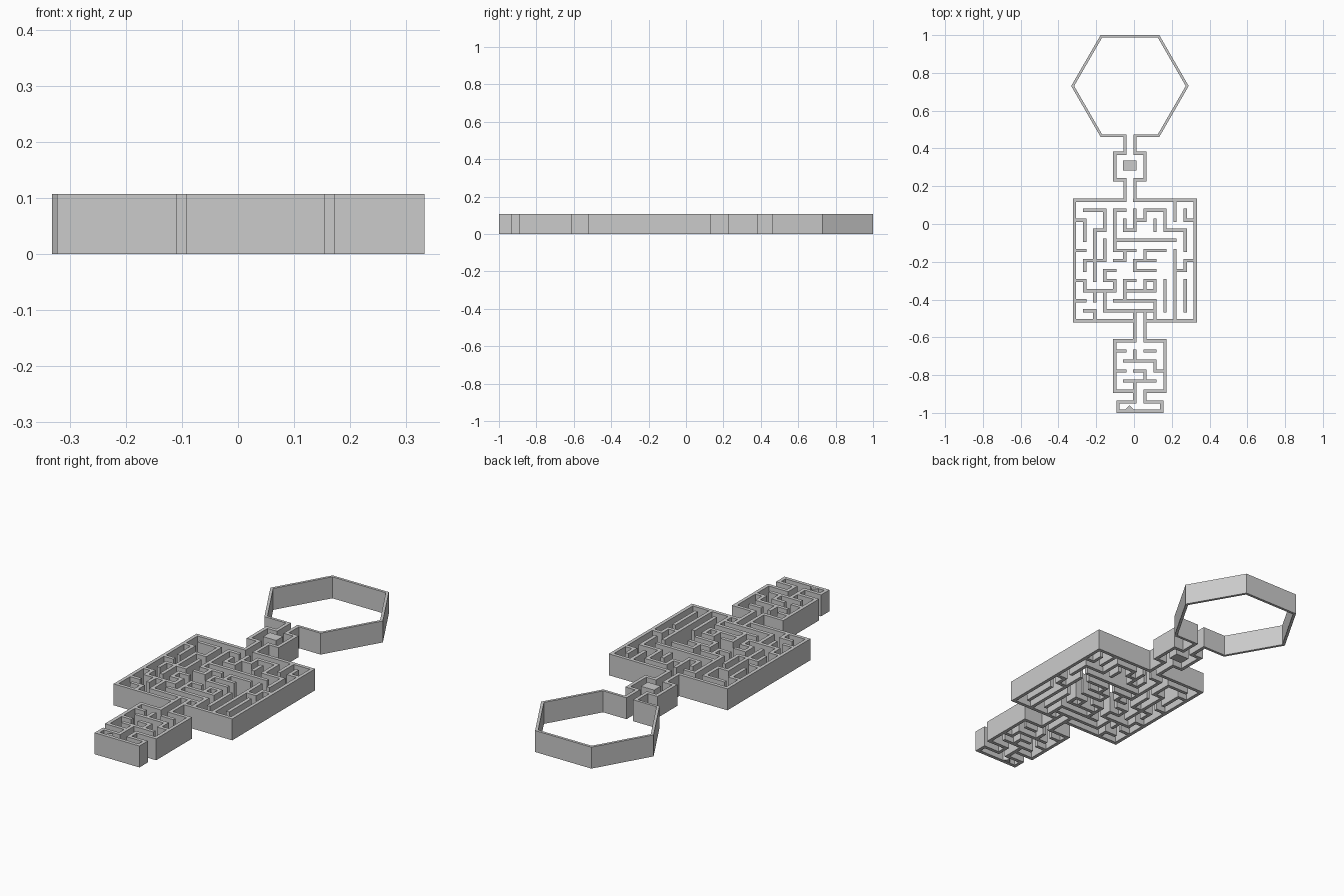
import bpy, bmesh, math
from mathutils import Vector

if "Cube" in bpy.data.objects:
    bpy.data.objects.remove(bpy.data.objects["Cube"])

H = 0.107            # wall height
T = 0.0175           # wall thickness
C = 0.0532           # maze cell pitch
X0, Y0 = -0.3145, 0.126   # centre of the large maze's top-left post
CX = -0.0215         # axis of the chamber and hexagon


def gx(i): return X0 + i * C
def gy(j): return Y0 - j * C


def raise_sheet(name, bm):
    """Turn a flat floor plan into a solid wall of height H."""
    bmesh.ops.remove_doubles(bm, verts=bm.verts, dist=1e-5)
    bm.normal_update()
    for f in bm.faces:
        if f.normal.z < 0:
            f.normal_flip()
    me = bpy.data.meshes.new(name)
    bm.to_mesh(me)
    bm.free()
    ob = bpy.data.objects.new(name, me)
    bpy.context.collection.objects.link(ob)
    mod = ob.modifiers.new("height", 'SOLIDIFY')
    mod.thickness, mod.offset = H, 1
    return ob


def polygon(name, pts):
    bm = bmesh.new()
    bm.faces.new([bm.verts.new((x, y, 0)) for x, y in pts])
    return raise_sheet(name, bm)


def wall(name, pts, t=T):
    """Mitred wall following an open path."""
    p = [Vector(q) for q in pts]
    bm = bmesh.new()
    pairs = []
    for k, q in enumerate(p):
        dirs = [(b - a).normalized() for a, b in zip(p[max(k - 1, 0):k + 2], p[max(k - 1, 0) + 1:k + 2])]
        ns = [Vector((-d.y, d.x)) for d in dirs]
        m = (ns[0] + ns[-1]).normalized()
        off = m * (t / 2 / m.dot(ns[0]))
        pairs.append([bm.verts.new((*(q + s * off), 0)) for s in (1, -1)])
    for a, b in zip(pairs, pairs[1:]):
        bm.faces.new((a[0], a[1], b[1], b[0]))
    return raise_sheet(name, bm)


def maze(name, i0, j0, rows, cols):
    """rows: wall runs along x on each grid line; cols: runs along y."""
    tiles = set()
    for j, row in enumerate(rows):
        for i, c in enumerate(row):
            if c == '#':
                tiles |= {(2 * i + k, 2 * j) for k in range(3)}
    for i, col in enumerate(cols):
        for j, c in enumerate(col):
            if c == '#':
                tiles |= {(2 * i, 2 * j + k) for k in range(3)}

    def edge(n):     # boundaries alternate between wall and corridor
        return (n // 2) * C + (T / 2 if n % 2 else -T / 2)
    bm = bmesh.new()
    for a, b in tiles:
        xs = [gx(i0) + edge(n) for n in (a, a + 1)]
        ys = [gy(j0) - edge(n) for n in (b, b + 1)]
        bm.faces.new([bm.verts.new((xs[u], ys[v], 0)) for u, v in ((0, 0), (0, 1), (1, 1), (1, 0))])
    return raise_sheet(name, bm)


# Large square maze
maze("large_maze", 0, 0,
     ["#####.######",
      ".##.#..##...",
      "#.....#....#",
      "..#..#...##.",
      "....######..",
      "#...##.##...",
      ".##.#.##...#",
      "...#..##..#.",
      "#..#.#.#....",
      ".###.###....",
      "#...####....",
      ".#.#####....",
      "######.#####"],
     ["############",
      "..##..#.#...",
      "...#####.#.#",
      ".##.##.#.##.",
      ".####...#...",
      "..#..#..##..",
      ".##...#....#",
      ".#...#..#..#",
      "..#.....#.##",
      ".##.....###.",
      "##...#######",
      ".#.##.#.###.",
      "############"])

# Small square maze
maze("small_maze", 4, 14,
     ["##.##",
      "#..#.",
      ".###.",
      "#.#.#",
      ".###.",
      "##.##"],
     ["#####", ".....", ".#..#", "...#.", "..#..", "#####"])

# Passage between the two mazes
for i in (6, 7):
    wall("passage_wall_%d" % i, [(gx(i), gy(12) - T / 2), (gx(i), gy(14) + T / 2)])

# Entry room with its wedge marker
yb = gy(19) - T / 2
wall("entry_room", [(gx(6), yb), (gx(6), -0.942), (-0.0845, -0.942), (-0.0845, -1 + T / 2),
                    (0.1465, -1 + T / 2), (0.1465, -0.942), (gx(7), -0.942), (gx(7), yb)])
polygon("entry_wedge", [(-0.045, -0.981), (-0.002, -0.981), (-0.0235, -0.959)])

# Chamber and hexagonal arena, mirrored halves
th = 0.0135
R = 0.311 - th / 2 / math.cos(math.pi / 6)
A = R * math.cos(math.pi / 6)
HY = 1 - th / 2 - A
for s, side in ((-1, "left"), (1, "right")):
    half = [(C / 2, Y0 + T / 2), (C / 2, 0.234), (0.08, 0.234), (0.08, 0.374),
            (C / 2, 0.374), (C / 2, HY - A + th / 2)]
    wall("chamber_" + side, [(CX + s * x, y) for x, y in half])
    half = [(C / 2 - T / 2, HY - A), (R / 2, HY - A), (R, HY), (R / 2, HY + A), (0, HY + A)]
    wall("hexagon_" + side, [(CX + s * x, y) for x, y in half], th)

# Block in the middle of the chamber
polygon("chamber_block", [(-0.059, 0.282), (0.014, 0.282), (0.014, 0.336), (-0.059, 0.336)])
